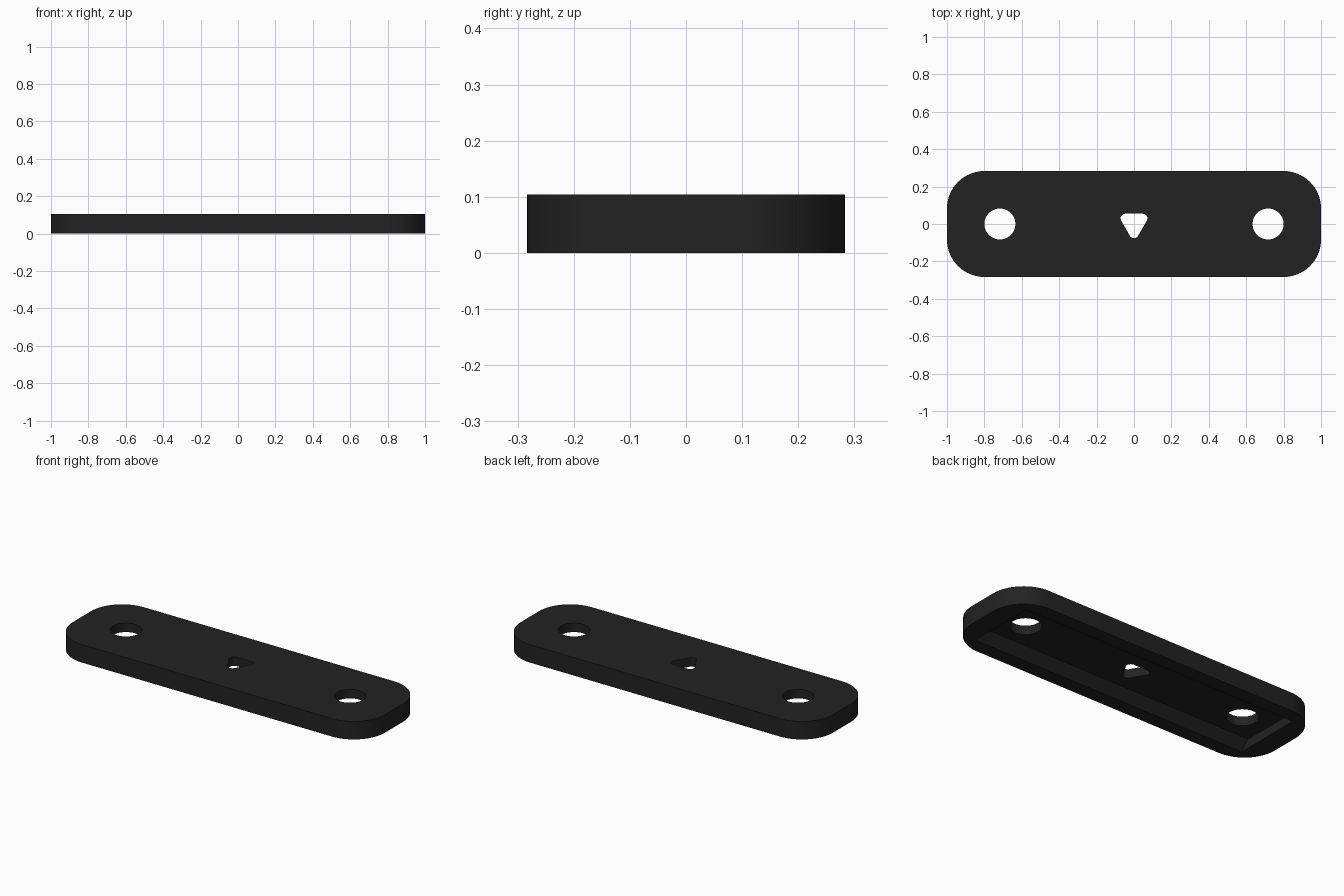
import bpy, bmesh, math

if "Cube" in bpy.data.objects:
    bpy.data.objects.remove(bpy.data.objects["Cube"])

HEIGHT, FLOOR = 0.104, 0.052


def rounded(corners, r, steps):
    """Outline made of an arc around each corner centre: (x, y, start angle, sweep)."""
    return [(x + r * math.cos(a + s * i / steps), y + r * math.sin(a + s * i / steps))
            for x, y, a, s in corners for i in range(steps + 1)]


def circle(x, r, n=48):
    return [(x + r * math.cos(2 * math.pi * i / n), r * math.sin(2 * math.pi * i / n))
            for i in range(n)]


def prism(name, bottom, z0, z1, top=None):
    """Solid between two matching outlines."""
    bm = bmesh.new()
    lo = [bm.verts.new((x, y, z0)) for x, y in bottom]
    hi = [bm.verts.new((x, y, z1)) for x, y in (top or bottom)]
    n = len(lo)
    bm.faces.new(lo[::-1])
    bm.faces.new(hi)
    for i in range(n):
        j = (i + 1) % n
        bm.faces.new((lo[i], lo[j], hi[j], hi[i]))
    mesh = bpy.data.meshes.new(name)
    bm.to_mesh(mesh)
    bm.free()
    ob = bpy.data.objects.new(name, mesh)
    bpy.context.collection.objects.link(ob)
    return ob


# Plate with rounded corners
q = math.pi / 2
R = 0.2
cx, cy = 1 - R, 0.283 - R
plate = prism("mounting_plate", rounded(
    [(cx, cy, 0, q), (-cx, cy, q, q), (-cx, -cy, 2 * q, q), (cx, -cy, 3 * q, q)], R, 16),
    0, HEIGHT)


def rect(x, y):
    return [(x, y), (-x, y), (-x, -y), (x, -y)]


# Underside recess: upright ends, sloping long sides (extended slightly below the plate)
slope = 0.05 / FLOOR
cutters = [prism("recess_cutter", rect(0.88, 0.2 + 0.02 * slope), -0.02, FLOOR, rect(0.88, 0.15))]

# Two round holes
for side in (-1, 1):
    cutters.append(prism("hole_cutter", circle(side * 0.717, 0.083), -0.1, 0.2))

# Rounded triangular hole pointing to the front
tri = []
for k in range(3):
    a = -q + k * math.tau / 3
    tri.append((0.054 * math.cos(a), 0.003 + 0.054 * math.sin(a), a - math.pi / 3, math.tau / 3))
cutters.append(prism("triangle_cutter", rounded(tri, 0.025, 8), -0.1, 0.2))

# Cut the openings
bpy.context.view_layer.objects.active = plate
plate.select_set(True)
for c in cutters:
    mod = plate.modifiers.new("cut", 'BOOLEAN')
    mod.operation = 'DIFFERENCE'
    mod.solver = 'EXACT'
    mod.object = c
    bpy.ops.object.modifier_apply(modifier=mod.name)
    bpy.data.objects.remove(c)

# Colour and shading
black = bpy.data.materials.new("matte_black")
black.diffuse_color = (0.016, 0.016, 0.016, 1)
black.use_nodes = True
black.node_tree.nodes["Principled BSDF"].inputs["Base Color"].default_value = black.diffuse_color
plate.data.materials.clear()
plate.data.materials.append(black)
for p in plate.data.polygons:
    p.material_index = 0
bpy.ops.object.shade_smooth_by_angle(angle=math.radians(30))
